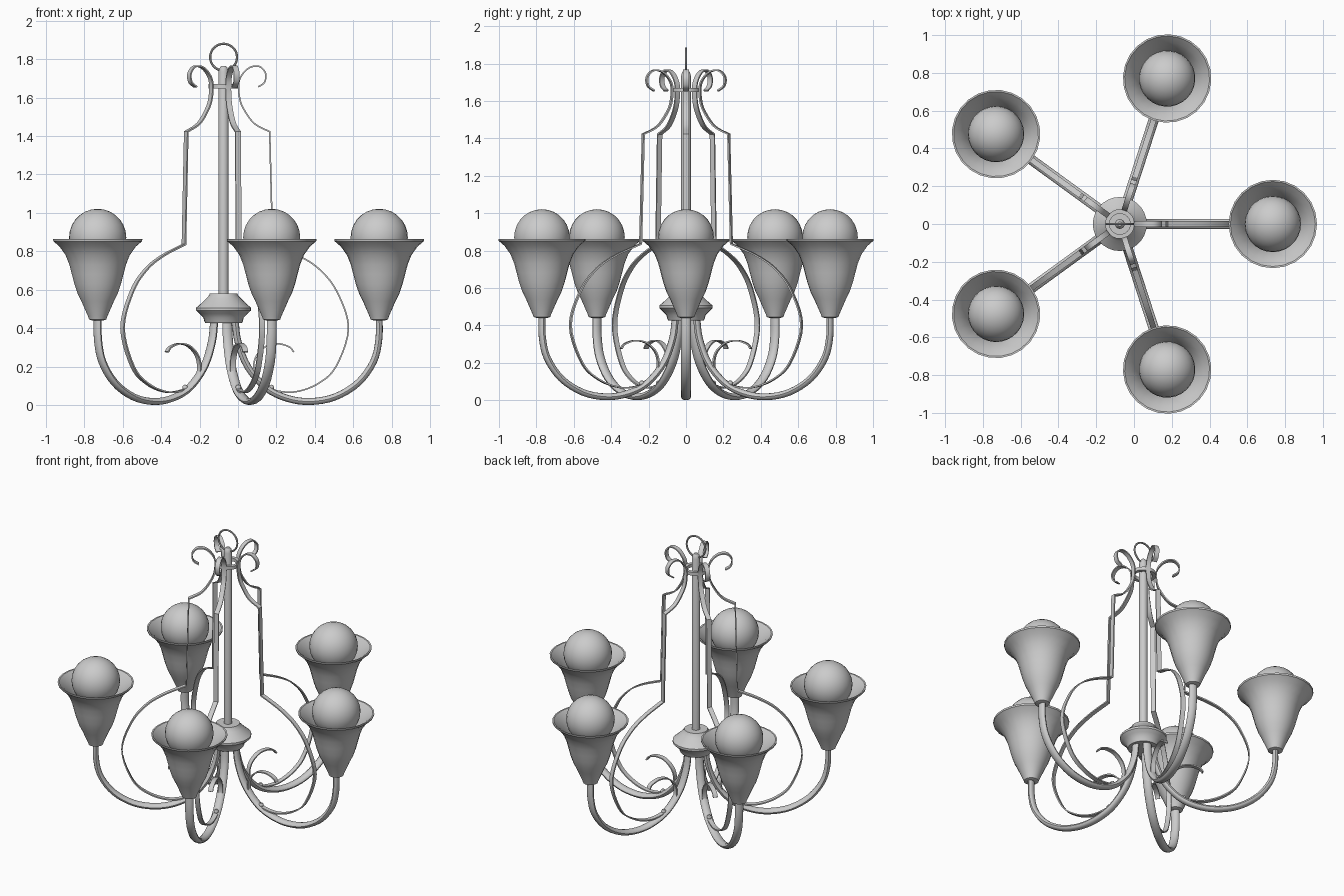
import bpy, bmesh
from math import sin, cos, pi, radians
from mathutils import Vector, Matrix

if "Cube" in bpy.data.objects:
    bpy.data.objects.remove(bpy.data.objects["Cube"])

CX = -0.075          # chandelier axis
ARM_R = 0.81         # lamp distance from axis


def finish(name, bm, matrix, angle=35):
    bmesh.ops.recalc_face_normals(bm, faces=bm.faces)
    me = bpy.data.meshes.new(name)
    bm.to_mesh(me)
    bm.free()
    me.polygons.foreach_set("use_smooth", [True] * len(me.polygons))
    me.set_sharp_from_angle(angle=radians(angle))
    ob = bpy.data.objects.new(name, me)
    ob.matrix_world = matrix
    bpy.context.collection.objects.link(ob)
    return ob


def skin(bm, rings, closed_path=False):
    # join successive closed rings of vertices with quads
    n = len(rings[0])
    for a, b in zip(rings, rings[1:]):
        for i in range(n):
            j = (i + 1) % n
            bm.faces.new((a[i], a[j], b[j], b[i]))


def lathe(name, profile, matrix, sides=24, caps=True):
    bm = bmesh.new()
    rings = [[bm.verts.new((r * cos(2 * pi * i / sides), r * sin(2 * pi * i / sides), z))
              for i in range(sides)] for r, z in profile]
    skin(bm, rings)
    if caps:
        bm.faces.new(rings[0])
        bm.faces.new(rings[-1])
    return finish(name, bm, matrix)


def spline(pts, steps=5):
    # Catmull-Rom curve through the points
    p = [Vector(q) for q in pts]
    p = [2 * p[0] - p[1]] + p + [2 * p[-1] - p[-2]]
    out = []
    for a, b, c, d in zip(p, p[1:], p[2:], p[3:]):
        for k in range(steps):
            t = k / steps
            out.append(0.5 * (2 * b + (c - a) * t + (2 * a - 5 * b + 4 * c - d) * t * t
                              + (3 * b - a - 3 * c + d) * t ** 3))
    return out + [p[-2]]


def sweep(name, path, section, matrix):
    # sweep a (sideways, in-plane) section along a path in the local xz plane
    bm = bmesh.new()
    rings = []
    for i, p in enumerate(path):
        d1 = (p - path[max(i - 1, 0)]) if i else path[1] - p
        d2 = (path[i + 1] - p) if i < len(path) - 1 else d1
        d1, d2 = d1.normalized(), d2.normalized()
        t = (d1 + d2).normalized()
        miter = 1 / max(t.dot(d1), 0.5)
        n = Vector((-t.y, t.x)) * miter
        rings.append([bm.verts.new((p.x + n.x * v, u, p.y + n.y * v)) for u, v in section])
    skin(bm, rings)
    bm.faces.new(rings[0])
    bm.faces.new(rings[-1])
    return finish(name, bm, matrix)


def ball(name, radius, matrix, seg=24):
    bm = bmesh.new()
    bmesh.ops.create_uvsphere(bm, u_segments=seg, v_segments=seg // 2, radius=radius)
    return finish(name, bm, matrix)


axis = Matrix.Translation((CX, 0, 0))

# central column, hub and upper collar
lathe("column", [(0.026, 0.5), (0.026, 1.735), (0.02, 1.755), (0.012, 1.765)], axis, 16)
lathe("hub", [(0.095, 0.427), (0.1, 0.435), (0.105, 0.455), (0.125, 0.475), (0.143, 0.492),
              (0.143, 0.506), (0.115, 0.53), (0.09, 0.555), (0.076, 0.57), (0.072, 0.58)], axis, 28)
lathe("collar", [(0.055, 1.648), (0.078, 1.648), (0.078, 1.67), (0.055, 1.67), (0.055, 1.648)],
      axis, 24, caps=False)

# hanging loop
loop_path = [Vector((0.07 * cos(a), 1.81 + 0.07 * sin(a)))
             for a in [2 * pi * k / 32 - pi / 2 for k in range(33)]]
sweep("hanging_loop", loop_path, [(0.006 * cos(k * pi / 4), 0.006 * sin(k * pi / 4)) for k in range(8)], axis)

# arm and strap paths as (radius, height)
arm_path = spline([(0.06, 0.44), (0.075, 0.33), (0.125, 0.2), (0.22, 0.09), (0.33, 0.035),
                   (0.45, 0.018), (0.58, 0.042), (0.7, 0.115), (0.78, 0.225), (0.808, 0.34), (0.81, 0.46)], 4)
arm_section = [(0.027 * cos(k * pi / 6), 0.018 * sin(k * pi / 6)) for k in range(12)]
top_curl = spline([(0.18, 1.655), (0.213, 1.68), (0.219, 1.725), (0.19, 1.76), (0.145, 1.76),
                   (0.105, 1.73), (0.08, 1.68), (0.083, 1.6), (0.105, 1.54), (0.16, 1.465), (0.24, 1.422)])
scroll = spline([(0.255, 0.835), (0.393, 0.776), (0.5, 0.705), (0.59, 0.59), (0.65, 0.4), (0.585, 0.2),
                 (0.49, 0.11), (0.37, 0.068), (0.26, 0.078), (0.19, 0.115), (0.157, 0.18), (0.17, 0.255),
                 (0.225, 0.307), (0.29, 0.318), (0.345, 0.3), (0.365, 0.275)])
strap_section = [(-0.015, -0.004), (0.015, -0.004), (0.015, 0.004), (-0.015, 0.004)]

# bell shade: outer wall, rim lip, inner wall
bell = [(0.03, 0.44), (0.045, 0.445), (0.05, 0.46), (0.072, 0.51), (0.085, 0.54), (0.105, 0.58), (0.122, 0.63),
        (0.135, 0.68), (0.148, 0.73), (0.168, 0.78), (0.2, 0.825), (0.232, 0.852), (0.234, 0.863),
        (0.225, 0.862), (0.193, 0.83), (0.16, 0.78), (0.14, 0.73), (0.114, 0.63), (0.08, 0.55), (0.04, 0.51)]

for i in range(5):
    m = axis @ Matrix.Rotation(2 * pi * i / 5, 4, 'Z')
    lamp = m @ Matrix.Translation((ARM_R, 0, 0))
    sweep(f"arm_{i}", arm_path, arm_section, m)
    sweep(f"scroll_strap_{i}", top_curl + scroll, strap_section, m)
    ball(f"rivet_{i}", 0.016, m @ Matrix.Translation((0.248, 0, 0.09)), 10)
    lathe(f"bell_shade_{i}", bell, lamp, 24)
    ball(f"bulb_{i}", 0.149, lamp @ Matrix.Translation((0, 0, 0.872)), 28)
